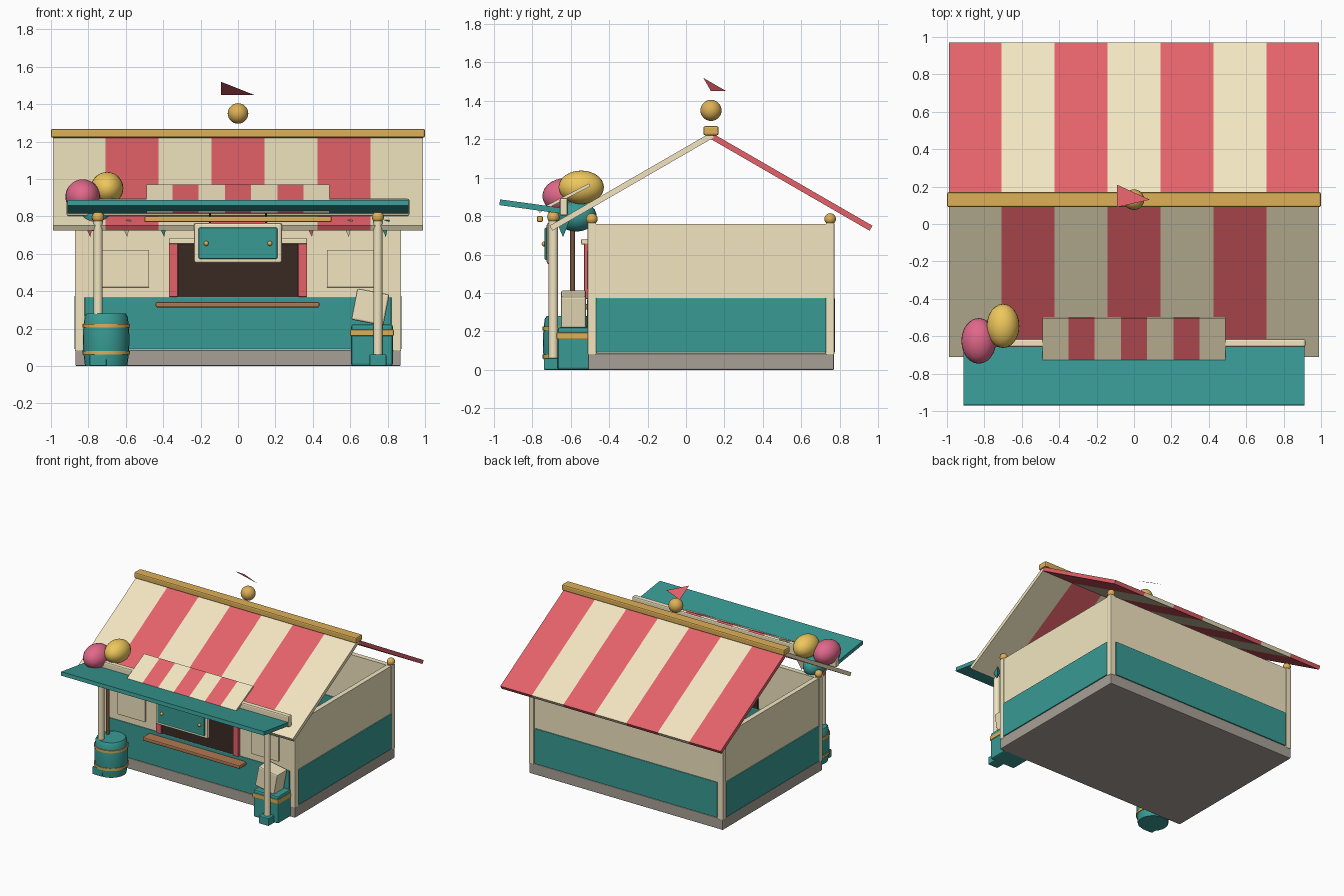
import bpy, bmesh, math

if "Cube" in bpy.data.objects:
    bpy.data.objects.remove(bpy.data.objects["Cube"])


def mat(name, hexcol):
    def lin(c):
        return c / 12.92 if c <= 0.04045 else ((c + 0.055) / 1.055) ** 2.4
    m = bpy.data.materials.new(name)
    m.diffuse_color = [lin(int(hexcol[i:i + 2], 16) / 255) for i in (0, 2, 4)] + [1]
    m.use_nodes = True
    m.node_tree.nodes["Principled BSDF"].inputs["Base Color"].default_value = m.diffuse_color
    return m


CREAM, RED, TEAL = mat("cream", "F2E5C0"), mat("red", "E5626A"), mat("teal", "389A94")
GOLD, STONE, DARK = mat("gold", "DDB057"), mat("stone", "A8A097"), mat("dark", "3A2A24")
WOOD, POLE, PINK, YELLOW = mat("wood", "B07850"), mat("pole", "7A5540"), mat("pink", "E0688A"), mat("yellow", "EEC75C")


def finish(name, bm, m, smooth=False):
    me = bpy.data.meshes.new(name)
    bm.to_mesh(me)
    bm.free()
    me.materials.append(m)
    ob = bpy.data.objects.new(name, me)
    bpy.context.collection.objects.link(ob)
    if smooth:
        bpy.context.view_layer.objects.active = ob
        ob.select_set(True)
        bpy.ops.object.shade_smooth_by_angle(angle=math.radians(40))
        ob.select_set(False)
    return ob


def box(name, x, y, z, m, bevel=0.006):
    """Box from (min, max) pairs on each axis."""
    bm = bmesh.new()
    bmesh.ops.create_cube(bm, size=1)
    for v in bm.verts:
        for i, r in enumerate((x, y, z)):
            v.co[i] *= r[1] - r[0]
    ob = finish(name, bm, m)
    ob.location = [(r[0] + r[1]) / 2 for r in (x, y, z)]
    if bevel:
        b = ob.modifiers.new("bevel", "BEVEL")
        b.width, b.segments = bevel, 2
    return ob


def ball(name, loc, r, m):
    bm = bmesh.new()
    bmesh.ops.create_uvsphere(bm, u_segments=24, v_segments=14, radius=1)
    ob = finish(name, bm, m, True)
    ob.location, ob.scale = loc, r if isinstance(r, tuple) else (r, r, r)
    return ob


def cone(name, loc, r1, r2, depth, m, sides=20, rot=(0, 0, 0)):
    bm = bmesh.new()
    bmesh.ops.create_cone(bm, cap_ends=True, segments=sides, radius1=r1, radius2=r2, depth=depth)
    ob = finish(name, bm, m, sides > 8)
    ob.location, ob.rotation_euler = loc, rot
    return ob


def lathe(name, loc, profile, m, sides=24):
    """Spin an (r, z) profile around z."""
    bm = bmesh.new()
    rings = [[bm.verts.new((r * math.cos(2 * math.pi * i / sides), r * math.sin(2 * math.pi * i / sides), z))
              for i in range(sides)] for r, z in profile]
    for a, b in zip(rings, rings[1:]):
        for i in range(sides):
            j = (i + 1) % sides
            bm.faces.new((a[i], a[j], b[j], b[i]))
    bm.faces.new(rings[0][::-1])
    bm.faces.new(rings[-1])
    ob = finish(name, bm, m, True)
    ob.location = loc
    return ob


def slab(name, half, a, b, thick, mats, n=1):
    """Sloped sheet from a to b in (y, z), split in n stripes along x."""
    bm = bmesh.new()
    rows = [[bm.verts.new((-half + 2 * half * i / n, y, z)) for i in range(n + 1)] for y, z in (a, b)]
    for i in range(n):
        f = bm.faces.new((rows[0][i], rows[0][i + 1], rows[1][i + 1], rows[1][i]))
        f.material_index = i % len(mats)
    ob = finish(name, bm, mats[0])
    for m in mats[1:]:
        ob.data.materials.append(m)
    s = ob.modifiers.new("thickness", "SOLIDIFY")
    s.thickness, s.offset = thick, -1
    return ob


# Base and open-topped walls
box("base", (-0.87, 0.87), (-0.51, 0.77), (0, 0.085), STONE)
box("front_wall", (-0.85, 0.85), (-0.505, -0.465), (0.08, 0.76), CREAM, 0)
box("back_wall", (-0.85, 0.85), (0.725, 0.765), (0.08, 0.76), CREAM, 0)
box("front_panel", (-0.82, 0.82), (-0.515, -0.455), (0.09, 0.37), TEAL)
box("back_panel", (-0.82, 0.82), (0.715, 0.775), (0.09, 0.375), TEAL)
for s, side in ((-1, "left"), (1, "right")):
    def sx(a, b):
        return tuple(sorted((s * a, s * b)))
    box(side + "_wall", sx(0.825, 0.865), (-0.49, 0.75), (0.08, 0.76), CREAM, 0)
    box(side + "_panel", sx(0.815, 0.875), (-0.47, 0.73), (0.09, 0.375), TEAL)
    for y, end in ((-0.49, "front"), (0.75, "back")):
        box(f"{end}_{side}_corner_post", sx(0.828, 0.872), (y - 0.022, y + 0.022), (0.08, 0.765), CREAM, 0.004)
        ball(f"{end}_{side}_corner_knob", (s * 0.85, y, 0.785), 0.03, GOLD)
    # Window side pieces and canopy posts
    box(side + "_wall_plate", sx(0.475, 0.725), (-0.516, -0.5), (0.42, 0.62), CREAM, 0.003)
    box(side + "_window_jamb", sx(0.322, 0.37), (-0.53, -0.49), (0.37, 0.66), RED, 0.004)
    cone(side + "_canopy_post", (s * 0.748, -0.69, 0.42), 0.024, 0.024, 0.74, CREAM)
    ball(side + "_canopy_post_knob", (s * 0.748, -0.69, 0.795), 0.032, GOLD)
    box(side + "_canopy_post_foot", sx(0.703, 0.793), (-0.74, -0.645), (0, 0.062), TEAL)
    cone(side + "_sign_hanger", (s * 0.15, -0.71, 0.80), 0.005, 0.005, 0.09, DARK, 8)
    ball(side + "_sign_stud", (s * 0.17, -0.738, 0.655), 0.013, GOLD)

# Serving window and counter
box("window_opening", (-0.325, 0.325), (-0.515, -0.455), (0.37, 0.655), DARK, 0)
box("window_lintel", (-0.37, 0.37), (-0.545, -0.49), (0.652, 0.682), CREAM)
box("counter_shelf", (-0.44, 0.435), (-0.60, -0.50), (0.313, 0.342), WOOD, 0.008)

# Main roof, ridge and flag
slab("roof_front", 0.99, (-0.71, 0.75), (0.13, 1.235), 0.03, [CREAM, RED], 7)
slab("roof_back", 0.99, (0.13, 1.235), (0.97, 0.75), 0.03, [RED, CREAM], 7)
box("ridge_beam", (-1, 1), (0.09, 0.17), (1.22, 1.268), GOLD, 0.01)
ball("ridge_ball", (0, 0.13, 1.35), 0.055, GOLD)
cone("flag", (-0.003, 0.13, 1.45), 0.08, 0, 0.175, RED, 3, (math.pi, math.pi / 2, 0)).rotation_euler = (0, math.pi / 2, 0)
flag = bpy.data.objects["flag"]
# turn the three-sided cone so that one corner points to +y
for v in flag.data.vertices:
    ang, r = math.atan2(v.co.y, v.co.x), math.hypot(v.co.x, v.co.y)
    base = 0 if r < 1e-4 else r
    k = round(ang / (2 * math.pi / 3) - 0.25)
    t = math.pi / 2 + k * 2 * math.pi / 3
    v.co.x, v.co.y = base * math.cos(t), base * math.sin(t)

# Front canopy and small striped awning
slab("canopy", 0.912, (-0.967, 0.887), (-0.64, 0.842), 0.03, [TEAL])
box("canopy_beam", (-0.917, 0.917), (-0.657, -0.615), (0.802, 0.894), CREAM, 0.01)
slab("small_awning", 0.49, (-0.77, 0.832), (-0.505, 0.97), 0.016, [CREAM, RED], 7)
box("awning_trim", (-0.5, 0.5), (-0.775, -0.745), (0.77, 0.8), GOLD)

# Bunting under the roof edge
for i in range(9):
    cone(f"pennant_{i + 1}", (-0.79 + i * 0.1975, -0.64, 0.735), 0, 0.042, 0.09, (RED, CREAM, TEAL)[i % 3], 3, (0, 0, math.pi / 2))

# Blank hanging sign
box("sign_frame", (-0.235, 0.235), (-0.725, -0.695), (0.55, 0.765), CREAM, 0.012)
box("sign_board", (-0.21, 0.21), (-0.735, -0.715), (0.572, 0.74), TEAL)

# Barrel with hoops
lathe("barrel", (-0.705, -0.62, 0), [(0.113, 0), (0.122, 0.07), (0.125, 0.14), (0.122, 0.21), (0.115, 0.265), (0.105, 0.28)], TEAL)
for n, z in (("lower", 0.07), ("upper", 0.215)):
    cone(n + "_barrel_hoop", (-0.705, -0.62, z), 0.127, 0.127, 0.02, GOLD, 24)

# Balloons on a pole
cone("balloon_pole", (-0.757, -0.59, 0.53), 0.013, 0.013, 0.56, POLE, 12)
ball("pink_balloon", (-0.83, -0.625, 0.905), (0.093, 0.122, 0.093), PINK)
ball("yellow_balloon", (-0.70, -0.545, 0.95), (0.087, 0.118, 0.087), YELLOW)
ball("teal_balloon", (-0.76, -0.57, 0.80), (0.08, 0.105, 0.08), TEAL)

# Crate with a tilted sack
box("crate", (0.605, 0.828), (-0.668, -0.46), (0, 0.222), TEAL, 0.012)
box("crate_band", (0.6, 0.833), (-0.674, -0.455), (0.16, 0.195), GOLD)
sack = box("sack", (0.62, 0.795), (-0.65, -0.52), (0.23, 0.4), CREAM, 0.01)
sack.rotation_euler.y = math.radians(11)
